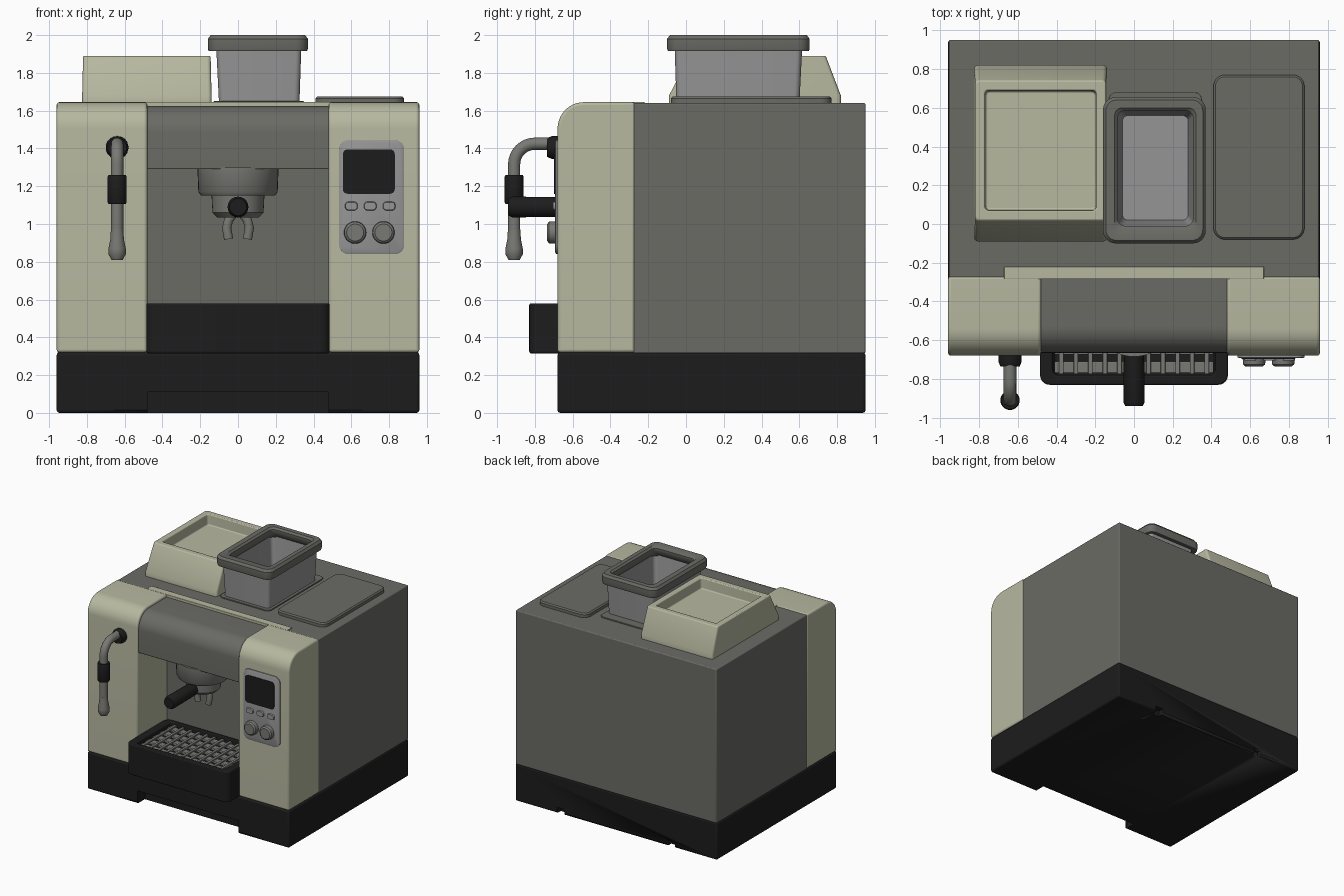
import bpy, bmesh, math
from mathutils import Vector

if "Cube" in bpy.data.objects:
    bpy.data.objects.remove(bpy.data.objects["Cube"])

def mat(name, r, g, b):
    m = bpy.data.materials.new(name)
    m.diffuse_color = (r, g, b, 1)
    m.use_nodes = True
    m.node_tree.nodes["Principled BSDF"].inputs["Base Color"].default_value = m.diffuse_color
    return m

CREAM = mat("cream", 0.47, 0.48, 0.35)
GREY = mat("warm grey", 0.145, 0.145, 0.13)
STEEL = mat("light steel", 0.30, 0.30, 0.30)
METAL = mat("metal grey", 0.19, 0.19, 0.175)
BLACK = mat("black plastic", 0.012, 0.012, 0.012)

def finish(name, bm, m, bevel=0.0, seg=3):
    bmesh.ops.recalc_face_normals(bm, faces=bm.faces)
    me = bpy.data.meshes.new(name)
    bm.to_mesh(me)
    bm.free()
    me.materials.append(m)
    ob = bpy.data.objects.new(name, me)
    bpy.context.collection.objects.link(ob)
    if bevel:
        b = ob.modifiers.new("bevel", 'BEVEL')
        b.width, b.segments, b.limit_method = bevel, seg, 'ANGLE'
        b.angle_limit = math.radians(40)
    smooth(ob)
    return ob

def smooth(ob):
    bpy.ops.object.select_all(action='DESELECT')
    bpy.context.view_layer.objects.active = ob
    ob.select_set(True)
    bpy.ops.object.shade_smooth_by_angle(angle=math.radians(35))

def box(name, x0, x1, y0, y1, z0, z1, m, bevel=0.0):
    bm = bmesh.new()
    bmesh.ops.create_cube(bm, size=1)
    for v in bm.verts:
        v.co = ((x0 + x1) / 2 + v.co.x * (x1 - x0), (y0 + y1) / 2 + v.co.y * (y1 - y0),
                (z0 + z1) / 2 + v.co.z * (z1 - z0))
    return finish(name, bm, m, bevel)

def skin(bm, rings):
    """Join closed point rings into a capped surface."""
    vs = [[bm.verts.new(p) for p in r] for r in rings]
    for a, b in zip(vs, vs[1:]):
        n = len(a)
        for i in range(n):
            bm.faces.new((a[i], a[(i + 1) % n], b[(i + 1) % n], b[i]))
    bm.faces.new(vs[0])
    bm.faces.new(vs[-1])

def rrect(x0, x1, y0, y1, z, r, n=6):
    pts = []
    for k, (cx, cy) in enumerate([(x1 - r, y1 - r), (x0 + r, y1 - r), (x0 + r, y0 + r), (x1 - r, y0 + r)]):
        for i in range(n + 1):
            a = math.pi / 2 * (k + i / n)
            pts.append(Vector((cx + r * math.cos(a), cy + r * math.sin(a), z)))
    return pts

def loft(name, rings, m, bevel=0.0, front=False):
    """Stack of rounded rectangles; front=True stacks them towards -y."""
    bm = bmesh.new()
    rs = [rrect(*r) for r in rings]
    if front:
        rs = [[Vector((p.x, -p.z, p.y)) for p in r] for r in rs]
    skin(bm, rs)
    return finish(name, bm, m, bevel)

def lathe(name, prof, loc, m, axis='z', n=28):
    """Revolve (radius, height) pairs; axis 'y' points to the front."""
    bm = bmesh.new()
    rs = []
    for r, h in prof:
        ring = []
        for i in range(n):
            a = 2 * math.pi * i / n
            c, s = r * math.cos(a), r * math.sin(a)
            ring.append(Vector(loc) + (Vector((c, s, h)) if axis == 'z' else Vector((c, -h, s))))
        rs.append(ring)
    skin(bm, rs)
    return finish(name, bm, m)

def side_profile(name, x0, x1, y0, y1, z0, z1, r, m, bevel):
    """Block with a large rounded top front edge."""
    pts = [(y1, z0), (y0, z0)]
    for i in range(11):
        a = math.pi - math.pi / 2 * i / 10
        pts.append((y0 + r + r * math.cos(a), z1 - r + r * math.sin(a)))
    pts.append((y1, z1))
    bm = bmesh.new()
    skin(bm, [[(x, y, z) for y, z in pts] for x in (x0, x1)])
    return finish(name, bm, m, bevel)

def pipe(name, pts, r, m):
    cu = bpy.data.curves.new(name, 'CURVE')
    cu.dimensions, cu.bevel_depth, cu.bevel_resolution, cu.use_fill_caps = '3D', r, 5, True
    sp = cu.splines.new('POLY')
    sp.points.add(len(pts) - 1)
    for p, c in zip(sp.points, pts):
        p.co = (*c, 1)
    cu.materials.append(m)
    ob = bpy.data.objects.new(name, cu)
    bpy.context.collection.objects.link(ob)
    bpy.ops.object.select_all(action='DESELECT')
    bpy.context.view_layer.objects.active = ob
    ob.select_set(True)
    bpy.ops.object.convert(target='MESH')
    smooth(bpy.context.object)

# base with a front toe notch and two rear slots
base = box("base", -0.96, 0.96, -0.68, 0.95, 0, 0.32, BLACK, 0.015)
for nm, c in (("front_notch", (-0.48, 0.48, -0.8, -0.58, -0.1, 0.11)),
              ("rear_slot_a", (-0.56, -0.49, 0.90, 1.1, -0.1, 0.05)),
              ("rear_slot_b", (0.49, 0.56, 0.90, 1.1, -0.1, 0.05))):
    cut = box(nm + "_cutter", *c, BLACK)
    cut.hide_render = True
    cut.hide_set(True)
    b = base.modifiers.new(nm, 'BOOLEAN')
    b.operation, b.object, b.solver = 'DIFFERENCE', cut, 'EXACT'

# main body, front towers and front hood
box("body", -0.955, 0.955, -0.28, 0.95, 0.315, 1.64, GREY, 0.008)
for s, nm in ((-1, "left_tower"), (1, "right_tower")):
    a, b = sorted((s * 0.48, s * 0.96))
    side_profile(nm, a, b, -0.68, -0.27, 0.32, 1.645, 0.14, CREAM, 0.015)
side_profile("front_hood", -0.485, 0.485, -0.665, -0.27, 1.29, 1.625, 0.14, GREY, 0.006)
box("top_trim", -0.67, 0.67, -0.285, -0.22, 1.62, 1.647, CREAM, 0.004)

# drip tray and grille
loft("drip_tray", [(-0.485, 0.485, -0.83, -0.28, 0.315, 0.05), (-0.485, 0.485, -0.83, -0.28, 0.58, 0.05),
                   (-0.42, 0.42, -0.785, -0.30, 0.58, 0.03), (-0.41, 0.41, -0.775, -0.31, 0.50, 0.03)], BLACK, 0.01)
for i in range(5):
    y = -0.74 + i * 0.095
    box(f"grille_slat_{i}", -0.41, 0.41, y - 0.03, y + 0.03, 0.535, 0.555, METAL, 0.006)
for i in range(11):
    x = -0.375 + i * 0.075
    box(f"grille_rib_{i}", x - 0.012, x + 0.012, -0.775, -0.31, 0.545, 0.565, METAL, 0.004)

# brew head, filter handle and spouts
GY = -0.47
lathe("brew_head", [(0.215, 1.30), (0.21, 1.17), (0.195, 1.15), (0.14, 1.15), (0.135, 1.06), (0.11, 1.035)],
      (0, GY, 0), METAL, n=40)
lathe("filter_handle", [(0.03, 0.52), (0.035, 0.60), (0.052, 0.62), (0.055, 0.92), (0.045, 0.94)],
      (0, 0, 1.09), BLACK, 'y')
for s, nm in ((-1, "left_spout"), (1, "right_spout")):
    pipe(nm, [(s * 0.02, GY, 1.06), (s * 0.05, GY, 1.02), (s * 0.06, GY, 0.98), (s * 0.05, GY, 0.92)], 0.025, METAL)

# steam wand
X, WY, WZ, R = -0.64, -0.91, 1.425, 0.11
lathe("wand_collar", [(0.06, 0.67), (0.06, 0.71), (0.05, 0.735)], (X, 0, 1.405), BLACK, 'y')
bend = [(X, WY + R - R * math.sin(t * math.pi / 16), WZ - R + R * math.cos(t * math.pi / 16)) for t in range(9)]
pipe("steam_wand", [(X, -0.68, WZ)] + bend + [(X, WY, 0.95)], 0.033, METAL)
lathe("wand_grip", [(0.045, 1.105), (0.05, 1.115), (0.05, 1.25), (0.045, 1.26)], (X, WY, 0), BLACK)
lathe("wand_tip", [(0.03, 0.81), (0.046, 0.84), (0.046, 0.87), (0.036, 0.92), (0.033, 0.97)], (X, WY, 0), METAL)

# control panel
loft("control_panel", [(0.535, 0.88, 0.84, 1.445, 0.67, 0.05), (0.535, 0.88, 0.84, 1.445, 0.688, 0.05),
                       (0.545, 0.87, 0.85, 1.435, 0.693, 0.045)], STEEL, front=True)
loft("screen", [(0.555, 0.83, 1.16, 1.395, 0.685, 0.025), (0.555, 0.83, 1.16, 1.395, 0.698, 0.025)], BLACK, front=True)
for i, x in enumerate((0.62, 0.77)):
    lathe(f"knob_{i}", [(0.06, 0.68), (0.057, 0.725), (0.045, 0.735)], (x, 0, 0.955), METAL, 'y')
for i, x in enumerate((0.60, 0.70, 0.80)):
    loft(f"button_{i}", [(x - 0.035, x + 0.035, 1.07, 1.12, 0.685, 0.02),
                         (x - 0.03, x + 0.03, 1.075, 1.115, 0.705, 0.015)], STEEL, front=True)

# cream tray bin on top
loft("top_bin", [(-0.825, -0.14, -0.09, 0.82, 1.63, 0.02), (-0.825, -0.14, -0.09, 0.82, 1.68, 0.02),
                 (-0.82, -0.145, 0.02, 0.74, 1.89, 0.02), (-0.77, -0.195, 0.07, 0.69, 1.89, 0.02),
                 (-0.765, -0.20, 0.075, 0.685, 1.80, 0.02)], CREAM, 0.008)

# bean hopper: funnel and thick rim
loft("hopper", [(-0.10, 0.325, -0.05, 0.60, 1.63, 0.03), (-0.115, 0.335, -0.06, 0.615, 1.93, 0.03),
                (-0.085, 0.305, -0.01, 0.585, 1.93, 0.03), (-0.06, 0.28, 0.02, 0.56, 1.68, 0.03)], STEEL)
loft("hopper_rim", [(-0.085, 0.305, -0.01, 0.585, 1.92, 0.04), (-0.155, 0.365, -0.095, 0.65, 1.915, 0.06),
                    (-0.16, 0.37, -0.10, 0.655, 1.93, 0.065), (-0.16, 0.37, -0.10, 0.655, 1.98, 0.065),
                    (-0.145, 0.355, -0.085, 0.64, 2.0, 0.055), (-0.10, 0.32, -0.03, 0.60, 2.0, 0.04),
                    (-0.085, 0.305, -0.01, 0.585, 1.985, 0.04), (-0.085, 0.305, -0.01, 0.585, 1.92, 0.04)], GREY)
rim = bpy.data.objects["hopper_rim"].data
bm = bmesh.new()
bm.from_mesh(rim)
bmesh.ops.delete(bm, geom=[f for f in bm.faces if len(f.verts) > 4], context='FACES_ONLY')
bmesh.ops.remove_doubles(bm, verts=bm.verts, dist=0.0005)
bmesh.ops.recalc_face_normals(bm, faces=bm.faces)
bm.to_mesh(rim)
bm.free()
loft("hopper_foot", [(-0.13, 0.35, -0.08, 0.68, 1.63, 0.04), (-0.13, 0.35, -0.08, 0.68, 1.65, 0.04)], GREY, 0.004)

# water tank lid
loft("tank_lid", [(0.41, 0.88, -0.08, 0.77, 1.63, 0.06), (0.41, 0.88, -0.08, 0.77, 1.665, 0.06),
                  (0.42, 0.87, -0.07, 0.76, 1.675, 0.05)], GREY)
